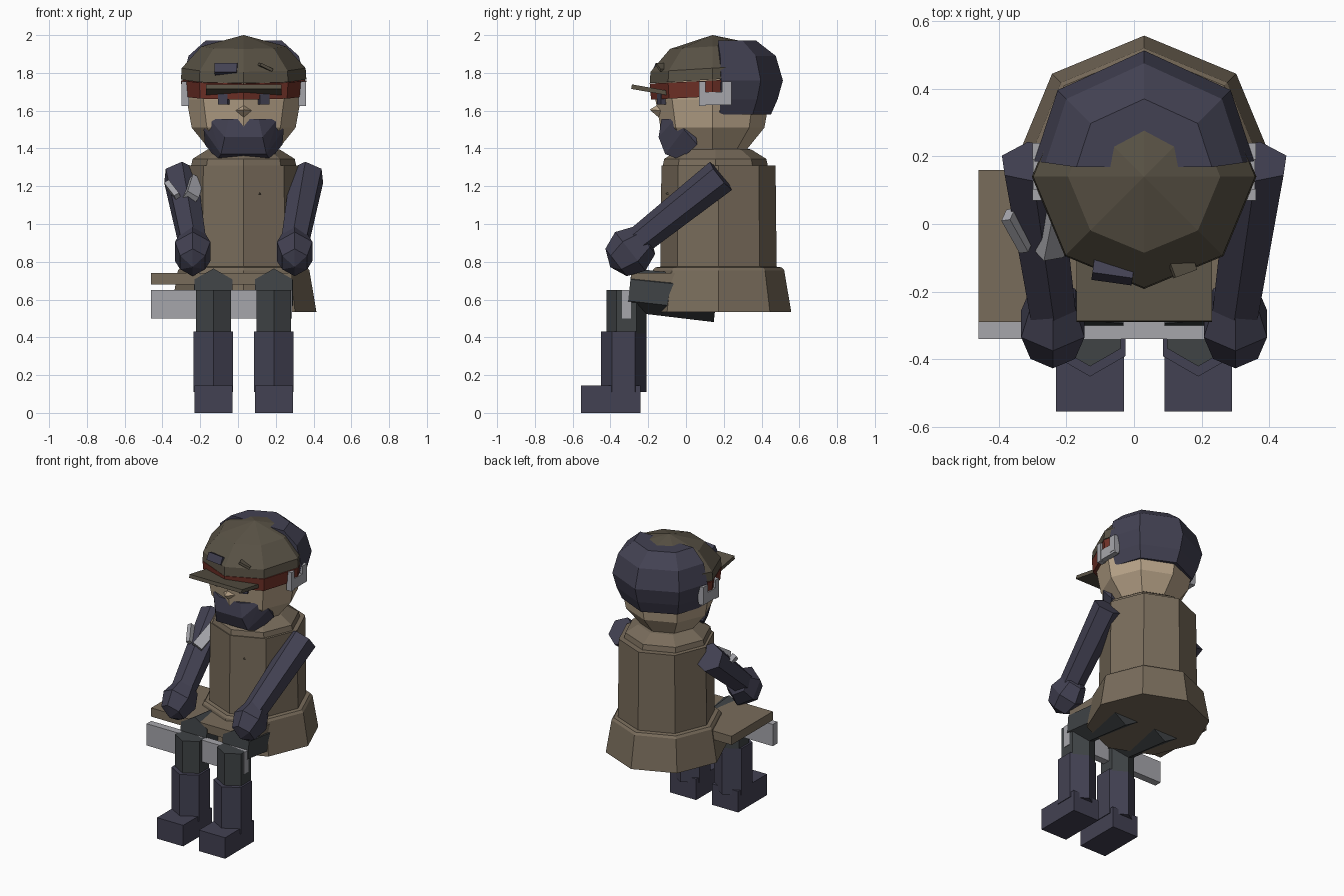
import bpy, bmesh
from math import sin, cos, pi, radians
from mathutils import Vector, Matrix

if "Cube" in bpy.data.objects:
    bpy.data.objects.remove(bpy.data.objects["Cube"])

CX = 0.03  # figure sits slightly off the bench centre


def mat(name, rgb):
    m = bpy.data.materials.new(name)
    m.diffuse_color = (*rgb, 1)
    m.use_nodes = True
    m.node_tree.nodes["Principled BSDF"].inputs["Base Color"].default_value = m.diffuse_color
    return m


COAT = mat("coat_brown", (0.19, 0.15, 0.105))
CAP = mat("cap_brown", (0.10, 0.085, 0.06))
BLUE = mat("dark_blue", (0.055, 0.053, 0.085))
SKIN = mat("skin", (0.48, 0.37, 0.25))
RED = mat("dark_red", (0.16, 0.03, 0.02))
GREY = mat("light_grey", (0.38, 0.38, 0.41))
TROUSER = mat("trouser_grey", (0.05, 0.056, 0.06))


def finish(name, bm, material):
    bmesh.ops.remove_doubles(bm, verts=bm.verts, dist=1e-5)
    bmesh.ops.recalc_face_normals(bm, faces=bm.faces)
    me = bpy.data.meshes.new(name)
    bm.to_mesh(me)
    bm.free()
    ob = bpy.data.objects.new(name, me)
    me.materials.append(material)
    bpy.context.collection.objects.link(ob)
    return ob


def loft(name, rings, material):
    """Skin a list of equal point rings and cap both ends."""
    bm = bmesh.new()
    vs = [[bm.verts.new(p) for p in ring] for ring in rings]
    n = len(vs[0])
    for a, b in zip(vs, vs[1:]):
        for i in range(n):
            j = (i + 1) % n
            bm.faces.new((a[i], a[j], b[j], b[i]))
    bm.faces.new(vs[0])
    bm.faces.new(vs[-1])
    return finish(name, bm, material)


def lathe(name, y, profile, material, tilt=0, n=8):
    rings = [[(CX + r * cos(2 * pi * i / n), y + r * sin(2 * pi * i / n),
               z + tilt * r * sin(2 * pi * i / n)) for i in range(n)] for r, z in profile]
    return loft(name, rings, material)


def tube(name, p, q, r1, r2, ref, material, n=6):
    """Prism between two points with one corner pointing along ref."""
    p, q = Vector(p), Vector(q)
    d = (q - p).normalized()
    u = Vector(ref)
    u = (u - d * u.dot(d)).normalized()
    v = d.cross(u)
    rings = [[c + r * (cos(2 * pi * i / n) * u + sin(2 * pi * i / n) * v) for i in range(n)]
             for c, r in ((p, r1), (q, r2))]
    return loft(name, rings, material)


def box(name, centre, size, material, rot=(0, 0, 0)):
    bm = bmesh.new()
    bmesh.ops.create_cube(bm, size=1)
    bmesh.ops.scale(bm, vec=size, verts=bm.verts)
    ob = finish(name, bm, material)
    ob.location = centre
    ob.rotation_euler = [radians(a) for a in rot]
    return ob


def hull(name, points, material):
    bm = bmesh.new()
    for p in points:
        bm.verts.new(p)
    bmesh.ops.convex_hull(bm, input=bm.verts)
    bmesh.ops.dissolve_limit(bm, angle_limit=0.02, verts=bm.verts, edges=bm.edges)
    return finish(name, bm, material)


# Bench
box("bench_seat", (-0.0875, -0.065, 0.71), (0.745, 0.45, 0.06), COAT)
box("bench_front_board", (-0.0875, -0.315, 0.575), (0.745, 0.05, 0.15), GREY)

# Coat: skirt, torso and collar
lathe("coat_skirt", 0.172, [(0.385, 0.535), (0.348, 0.755), (0.335, 0.77), (0.30, 0.775)], COAT)
lathe("coat_torso", 0.172, [(0.308, 0.76), (0.302, 1.31)], COAT)
lathe("collar", 0.155, [(0.28, 1.30), (0.27, 1.345), (0.19, 1.395), (0.15, 1.40)], COAT)
tube("coat_button", (0.115, -0.085, 1.16), (0.115, -0.105, 1.16), 0.012, 0.004, (0, 0, 1), CAP, 3)

# Head and face
lathe("head", 0.14, [(0.17, 1.38), (0.275, 1.51), (0.302, 1.66), (0.302, 1.80)], SKIN)
tube("nose", (CX, -0.13, 1.60), (CX, -0.19, 1.605), 0.045, 0.002, (0, 0, 1), SKIN, 4)
for s, side in ((-1, "left"), (1, "right")):
    box(side + "_eye", (CX + s * 0.1, -0.115, 1.66), (0.055, 0.06, 0.055), BLUE, (0, 0, s * 22))

half_beard = [(0.08, -0.13, 1.555), (0.18, -0.06, 1.555), (0.10, -0.145, 1.46),
              (0.212, -0.01, 1.50), (0.205, 0.06, 1.42), (0.14, -0.03, 1.34),
              (0.12, -0.11, 1.37), (0.18, 0.04, 1.54)]
hull("beard", [(CX + s * x, y, z) for s in (-1, 1) for x, y, z in half_beard], BLUE)

# Hair bulging out behind the cap
hair = []
for r, z in [(0.31, 1.58), (0.345, 1.66), (0.373, 1.76), (0.335, 1.89), (0.23, 1.972)]:
    for a, k in [(8, 0.88), (45, 0.97), (90, 1), (135, 0.97), (172, 0.88)]:
        hair.append((CX + r * k * cos(radians(a)), 0.14 + r * k * sin(radians(a)), z))
hull("hair", hair, BLUE)

# Head strap with side buckles
lathe("head_strap", 0.14, [(0.325, 1.675), (0.332, 1.76)], RED, 0.05)
for s, side in ((-1, "left"), (1, "right")):
    x = CX + s * 0.31
    box(side + "_buckle_base", (x, 0.155, 1.665), (0.036, 0.17, 0.07), GREY)
    box(side + "_buckle_front", (x, 0.087, 1.69), (0.04, 0.034, 0.13), GREY)
    box(side + "_buckle_back", (x, 0.215, 1.70), (0.04, 0.05, 0.11), GREY)

# Cap with peak, badge and twig
lathe("cap_crown", 0.14, [(0.332, 1.765), (0.328, 1.825), (0.225, 1.94), (0.001, 2.0)], CAP, 0.06)
box("cap_peak", (CX, -0.18, 1.708), (0.40, 0.22, 0.024), CAP, (-10, 0, 0))
box("cap_badge", (-0.062, -0.14, 1.818), (0.12, 0.05, 0.052), BLUE, (-25, 0, -8))
box("cap_twig", (0.14, -0.115, 1.83), (0.075, 0.07, 0.016), CAP, (0, 25, 20))

# Arms, hands and legs, mirrored about the figure centre
for s, side in ((-1, "left"), (1, "right")):
    tube(side + "_arm", (CX + s * 0.335, 0.185, 1.255), (CX + s * 0.272, -0.25, 0.91),
         0.095, 0.078, (0, 0, 1), BLUE)
    bm = bmesh.new()
    bmesh.ops.create_uvsphere(bm, u_segments=6, v_segments=4, radius=1)
    bmesh.ops.transform(bm, verts=bm.verts, matrix=Matrix.LocRotScale(
        Vector((CX + s * 0.27, -0.295, 0.855)), Matrix.Rotation(radians(-52), 3, 'X'),
        Vector((0.108, 0.13, 0.135))))
    finish(side + "_hand", bm, BLUE)

    x = CX + s * 0.16
    tube(side + "_thigh", (x, -0.30, 0.65), (x, 0.16, 0.60), 0.115, 0.12, (0, 0, 1), TROUSER)
    tube(side + "_shin", (x, -0.315, 0.42), (x, -0.315, 0.65), 0.106, 0.106, (0, 1, 0), TROUSER)
    tube(side + "_boot_shaft", (x, -0.33, 0.11), (x, -0.33, 0.43), 0.121, 0.121, (0, 1, 0), BLUE)
    box(side + "_boot_foot", (x, -0.3975, 0.0725), (0.20, 0.315, 0.145), BLUE)

# Grey plates on the left arm
box("arm_plate_inner", (-0.235, -0.02, 1.185), (0.07, 0.17, 0.05), GREY, (38, 30, 10))
box("arm_plate_outer", (-0.345, -0.02, 1.175), (0.03, 0.13, 0.05), GREY, (38, -30, 8))
